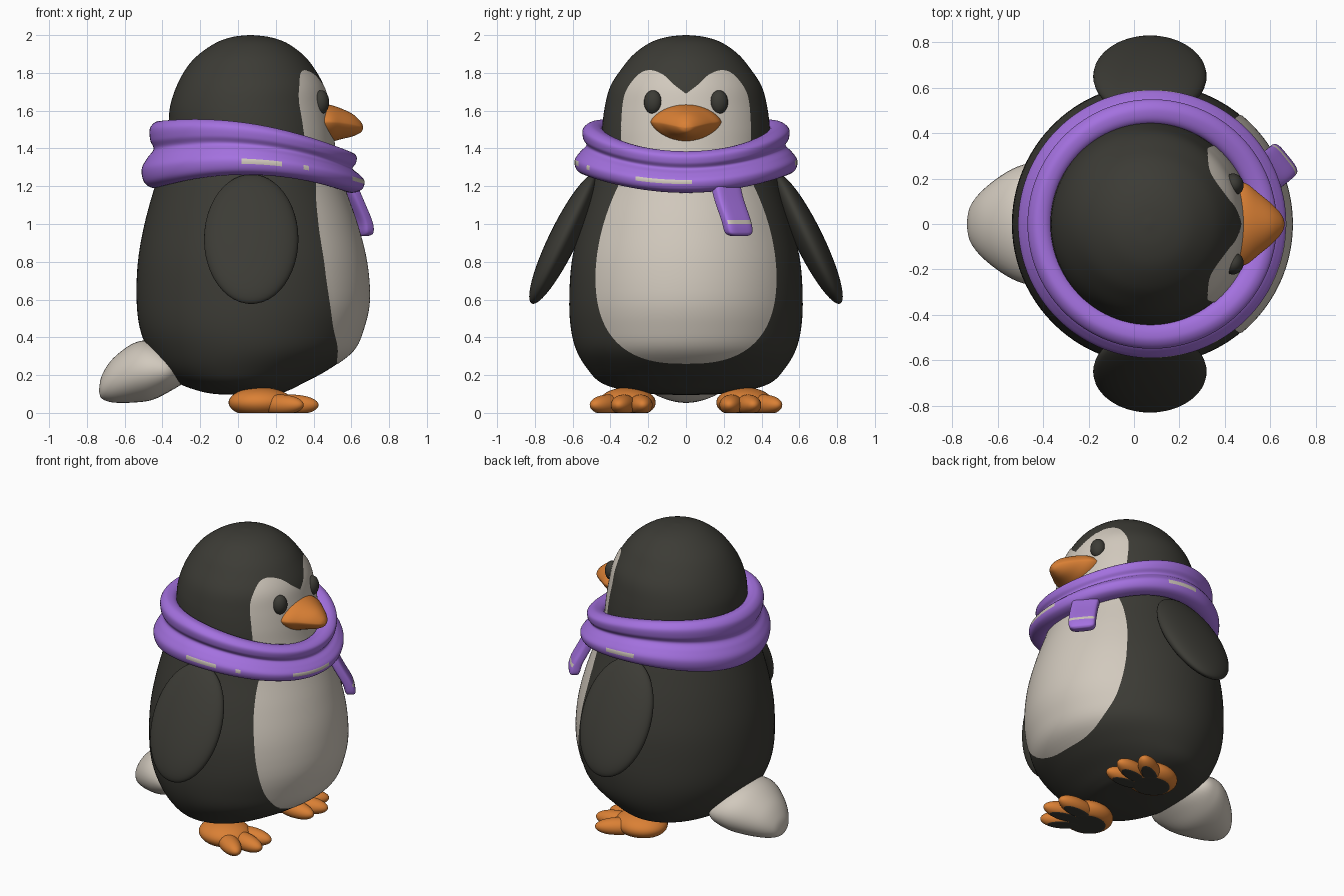
import bpy, bmesh, math
from mathutils import Matrix, Vector

cube = bpy.data.objects.get("Cube")
if cube:
    bpy.data.objects.remove(cube)


def material(name, r, g, b):
    m = bpy.data.materials.new(name)
    m.use_nodes = True
    m.diffuse_color = (r, g, b, 1)
    m.node_tree.nodes["Principled BSDF"].inputs["Base Color"].default_value = (r, g, b, 1)
    return m


DARK = material("charcoal", .045, .044, .036)
PALE = material("warm_grey", .64, .585, .51)
PURPLE = material("purple", .37, .165, .74)
ORANGE = material("orange", .70, .215, .035)


def smooth(points, n, closed=False):
    """Catmull-Rom curve through points, n steps per span."""
    pts = [Vector(p) for p in points]
    k, out = len(pts), []
    for i in range(k if closed else k - 1):
        a, b, c, d = (pts[q % k] if closed else pts[min(max(q, 0), k - 1)]
                      for q in range(i - 1, i + 3))
        for s in range(n):
            t = s / n
            out.append(.5 * (2 * b + (c - a) * t + (2 * a - 5 * b + 4 * c - d) * t * t
                             + (3 * b - a - 3 * c + d) * t ** 3))
    return out if closed else out + [pts[-1]]


def finish(name, bm, mats):
    me = bpy.data.meshes.new(name)
    bm.to_mesh(me)
    bm.free()
    for m in mats:
        me.materials.append(m)
    me.shade_smooth()
    me.set_sharp_from_angle(angle=math.radians(50))
    ob = bpy.data.objects.new(name, me)
    bpy.context.collection.objects.link(ob)
    return ob


def grid(name, rows, mats, wrap=True, loop=False, cap=True):
    """Skin rows of points; wrap closes each row, loop joins last row to first."""
    bm = bmesh.new()
    vs = [[bm.verts.new(p) for p in r] for r in rows]
    n, m = len(vs), len(vs[0])
    for i in range(n if loop else n - 1):
        for j in range(m if wrap else m - 1):
            a, b = vs[i], vs[(i + 1) % n]
            bm.faces.new((a[j], a[(j + 1) % m], b[(j + 1) % m], b[j]))
    if wrap and cap and not loop:
        bm.faces.new(vs[0])
        bm.faces.new(vs[-1])
    if wrap:
        bmesh.ops.recalc_face_normals(bm, faces=bm.faces[:])
    return finish(name, bm, mats)


def add_ball(bm, centre, radii, turn=Matrix()):
    mat = Matrix.Translation(centre) @ turn @ Matrix.Diagonal((*radii, 1))
    bmesh.ops.create_uvsphere(bm, u_segments=40, v_segments=24, radius=1, matrix=mat)


def ball(name, mat, *args):
    bm = bmesh.new()
    add_ball(bm, *args)
    return finish(name, bm, [mat])


def circle(n):
    return [(math.cos(2 * math.pi * k / n), math.sin(2 * math.pi * k / n)) for k in range(n)]


# Body and head: height, (back x, front x, half width)
body = [(.095, .03, .05, .01), (.10, -.12, .2, .18), (.12, -.22, .27, .33), (.16, -.32, .35, .45),
        (.23, -.41, .48, .52), (.33, -.475, .61, .58), (.45, -.52, .665, .61),
        (.6, -.537, .695, .618), (.8, -.53, .68, .605), (1.0, -.495, .63, .56),
        (1.2, -.44, .56, .5), (1.35, -.39, .52, .455), (1.5, -.37, .5, .445),
        (1.62, -.36, .48, .43), (1.73, -.325, .455, .4), (1.83, -.27, .4, .335),
        (1.9, -.205, .34, .275), (1.96, -.115, .255, .19), (1.99, -.03, .165, .1),
        (2.0, .055, .075, .01)]
body_rows = smooth(body, 6)
grid("body", [[((f + b) / 2 + (f - b) / 2 * c, w * s, z) for c, s in circle(96)]
              for z, b, f, w in body_rows], [DARK])


def on_body(y, z):
    """Point just outside the chest or face at a given y and z."""
    for p, q in zip(body_rows, body_rows[1:]):
        if p[0] <= z <= q[0]:
            _, b, f, w = p.lerp(q, (z - p[0]) / max(q[0] - p[0], 1e-6))
            break
    half = (f - b) / 2 + .004
    return ((f + b) / 2 + half * math.sqrt(max(0, 1 - (y / (w + .004)) ** 2)), y, z)


# Belly patch
belly = []
for i in range(61):
    z = .26 + 1.09 * (i / 60) ** 2
    w = .48 - .12 * (max(0, z - .7) / .5) ** 2
    low = max(0, (.75 - z) / .49)
    w *= max(0, 1 - low ** 2.6) ** (1 / 2.6)
    belly.append([on_body(max(w, .001) * u / 20, z) for u in range(-20, 21)])
grid("belly_patch", belly, [PALE], wrap=False)

# Face patch with two rounded lobes over the eyes
lobe = smooth([(0, 1.69), (.06, 1.735), (.12, 1.79), (.19, 1.815), (.25, 1.793),
               (.31, 1.72), (.335, 1.64), (.345, 1.5)], 5)
edge = [(-y, z) for y, z in reversed(lobe[1:])] + [tuple(p) for p in lobe]
grid("face_patch", [[on_body(y, 1.35 + (top - 1.35) * i / 24) for y, top in edge]
                    for i in range(25)], [PALE], wrap=False)

# Eyes, wings and feet, one of each per side
for s, side in ((-1, "front"), (1, "back")):
    ball(side + "_eye", DARK, (.44, s * .175, 1.645), (.042, .048, .063),
         Matrix.Rotation(s * .35, 4, "Z"))
    ball(side + "_wing", DARK, (.07, s * .65, .92), (.25, .076, .38),
         Matrix.Rotation(s * math.radians(26), 4, "X"))
    bm = bmesh.new()
    add_ball(bm, (.12, s * .31, .055), (.17, .15, .08))
    for x, y, turn in ((.26, .24, -5), (.28, .33, 12), (.22, .41, 35)):
        add_ball(bm, (x, s * y, .042), (.15, .062, .055),
                 Matrix.Rotation(s * math.radians(turn), 4, "Z"))
    for v in bm.verts:
        v.co.z = max(v.co.z, 0)
    foot = finish(side + "_foot", bm, [ORANGE, DARK])
    for p in foot.data.polygons:
        p.material_index = int(p.center.z < .002)

# Beak: x, half width, middle z, height above, height below
beak = smooth([(.42, .19, 1.54, .1, .11), (.49, .18, 1.54, .09, .105), (.55, .135, 1.535, .075, .085),
               (.61, .085, 1.525, .055, .06), (.65, .04, 1.515, .027, .03),
               (.663, .005, 1.51, .004, .004)], 5)
grid("beak", [[(x, w * c, z + (up if s > 0 else -dn) * abs(s) ** 1.4) for c, s in circle(48)]
              for x, w, z, up, dn in beak], [ORANGE])

# Tail: x, bottom z, top z, half width
tail = smooth([(-.735, .11, .13, .015), (-.72, .075, .2, .08), (-.66, .055, .29, .155),
               (-.55, .055, .37, .235), (-.45, .07, .38, .268), (-.35, .12, .33, .25),
               (-.25, .18, .28, .1)], 6)
grid("tail", [[(x, w * c, (a + b) / 2 + (b - a) / 2 * s) for c, s in circle(40)]
              for x, a, b, w in tail], [PALE])

# Scarf: double-rolled section (radius, share of height) swept round the neck
section = smooth([(.43, .45), (.44, .9), (.50, 1), (.545, .9), (.545, .72), (.527, .58),
                  (.56, .45), (.59, .28), (.575, .08), (.52, 0), (.47, .1)], 6, closed=True)


def around(c, back, side, front):
    return side + (front - back) / 2 * c + ((front + back) / 2 - side) * c * c


TURNS = 120
rings = []
for c, s in circle(TURNS):
    low, high = around(c, 1.19, 1.26, 1.165), around(c, 1.545, 1.53, 1.385)
    rings.append([(.08 + r * c, r * s, low + (high - low) * t) for r, t in section])
scarf = grid("scarf", rings, [PURPLE, PALE], loop=True)
# worn pale streaks along the lower roll
for p in scarf.data.polygons:
    ring, row = divmod(p.index, len(section))
    deg = (ring + .5) * 360 / TURNS
    deg -= 360 if deg > 180 else 0
    worn = any(a < deg < b for a, b in ((-96, -76), (-64, -61), (-26, 4), (78, 98)))
    p.material_index = int(worn and row in (41, 42, 43))

# Hanging scarf end: path point and size factor
across, out = Vector((-.63, .78, 0)), Vector((.78, .63, 0))
path = smooth([(.54, .2, 1.26, 1), (.59, .225, 1.14, 1), (.64, .265, 1.02, 1),
               (.652, .278, .96, .95), (.652, .28, .94, .7), (.65, .28, .936, .3)], 8)


def squared(v):
    return math.copysign(abs(v) ** .5, v)


end = grid("scarf_end", [[Vector((x, y, z)) + across * .085 * k * squared(c) + out * .036 * k * squared(s)
                          for c, s in circle(40)] for x, y, z, k in path], [PURPLE, PALE])
for p in end.data.polygons:
    y = p.center.y
    p.material_index = int(1.0 < p.center.z < 1.025 and p.normal.dot(out) > .7 and y > .22)
